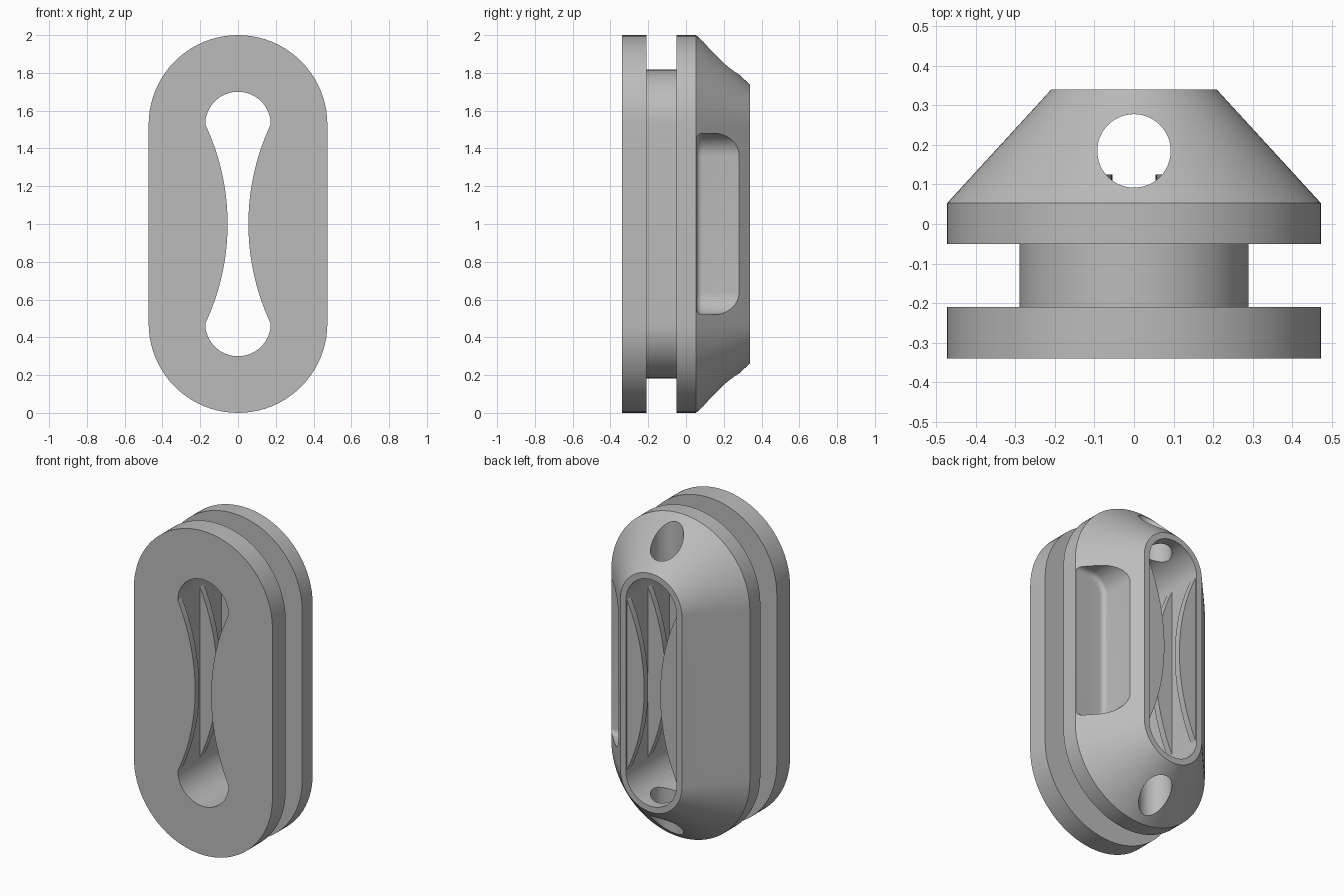
import bpy, bmesh
from math import pi, sin, cos, radians
from mathutils import Matrix

if "Cube" in bpy.data.objects:
    bpy.data.objects.remove(bpy.data.objects["Cube"])

HALF = 0.527      # half length of the straight sides
BORE = 0.173      # half width of the inner opening
WAIST = 0.055     # half width of the opening between the fins
SEG = 40

grey = bpy.data.materials.new("plain_grey")
grey.use_nodes = True
colour = (0.5, 0.5, 0.5, 1)
grey.diffuse_color = colour
grey.node_tree.nodes["Principled BSDF"].inputs["Base Color"].default_value = colour


def make_object(name, bm):
    bmesh.ops.recalc_face_normals(bm, faces=bm.faces)
    mesh = bpy.data.meshes.new(name)
    bm.to_mesh(mesh)
    bm.free()
    mesh.materials.append(grey)
    obj = bpy.data.objects.new(name, mesh)
    bpy.context.collection.objects.link(obj)
    return obj


def activate(obj):
    bpy.ops.object.select_all(action='DESELECT')
    obj.select_set(True)
    bpy.context.view_layer.objects.active = obj


def smooth(obj):
    activate(obj)
    bpy.ops.object.shade_smooth_by_angle(angle=radians(25))


def cut(obj, cutter):
    activate(obj)
    mod = obj.modifiers.new("cut", 'BOOLEAN')
    mod.operation = 'DIFFERENCE'
    mod.solver = 'EXACT'
    mod.object = cutter
    bpy.ops.object.modifier_apply(modifier=mod.name)
    bpy.data.objects.remove(cutter)


def stadium(radius):
    points = []
    for start, centre in ((0, 1 + HALF), (pi, 1 - HALF)):
        for i in range(SEG + 1):
            a = start + pi * i / SEG
            points.append((radius * cos(a), centre + radius * sin(a)))
    return points


# Body: stadium rings lofted around the outside and back through the bore
profile = [(-0.34, 0.473), (-0.21, 0.473), (-0.21, 0.29), (-0.05, 0.29),
           (-0.05, 0.473), (0.053, 0.473), (0.34, 0.21), (0.34, BORE), (-0.34, BORE)]
bm = bmesh.new()
rings = [[bm.verts.new((x, y, z)) for x, z in stadium(r)] for y, r in profile]
for k, ring in enumerate(rings):
    after = rings[(k + 1) % len(rings)]
    for i in range(len(ring)):
        j = (i + 1) % len(ring)
        bm.faces.new((ring[i], ring[j], after[j], after[i]))
body = make_object("grommet_body", bm)

# Upright round hole through both sloped ends
bm = bmesh.new()
bmesh.ops.create_cone(bm, cap_ends=True, segments=64, radius1=0.093, radius2=0.093,
                      depth=3, matrix=Matrix.Translation((0, 0.185, 1)))
cut(body, make_object("hole_cutter", bm))

# Rounded pockets in both sloped sides
for side in (1, -1):
    bm = bmesh.new()
    bmesh.ops.create_cube(bm, size=1)
    for v in bm.verts:
        v.co.x = 0.264 if v.co.x < 0 else 0.7
        v.co.y = 0.055 if v.co.y < 0 else 0.5
        v.co.z = 1 + 0.96 * v.co.z
    inner = [e for e in bm.edges if all(v.co.x < 0.3 for v in e.verts)
             and abs(e.verts[0].co.y - e.verts[1].co.y) > 0.1]
    bmesh.ops.bevel(bm, geom=inner, offset=0.12, segments=10, profile=0.5, affect='EDGES')
    front = [e for e in bm.edges if all(v.co.y < 0.06 for v in e.verts)
             and not all(v.co.x > 0.6 for v in e.verts)]
    bmesh.ops.bevel(bm, geom=front, offset=0.03, segments=6, profile=0.5, affect='EDGES')
    for v in bm.verts:
        v.co.x *= side
    cut(body, make_object("pocket_cutter", bm))
smooth(body)

# Bowed fins across the bore, in pairs
bow = BORE - WAIST
arc_radius = (HALF ** 2 + bow ** 2) / (2 * bow)
for number, y in enumerate((-0.34, -0.125, 0.085, 0.29), 1):
    for label, side in (("left", 1), ("right", -1)):
        bm = bmesh.new()
        verts = []
        for i in range(SEG + 1):
            dz = HALF * (2 * i / SEG - 1)
            x = WAIST + arc_radius - (arc_radius ** 2 - dz ** 2) ** 0.5
            verts.append(bm.verts.new((side * x, y, 1 + dz)))
        face = bm.faces.new(verts)
        new = bmesh.ops.extrude_face_region(bm, geom=[face])["geom"]
        bmesh.ops.translate(bm, vec=(0, 0.04, 0),
                            verts=[g for g in new if isinstance(g, bmesh.types.BMVert)])
        smooth(make_object(f"fin_{number}_{label}", bm))
